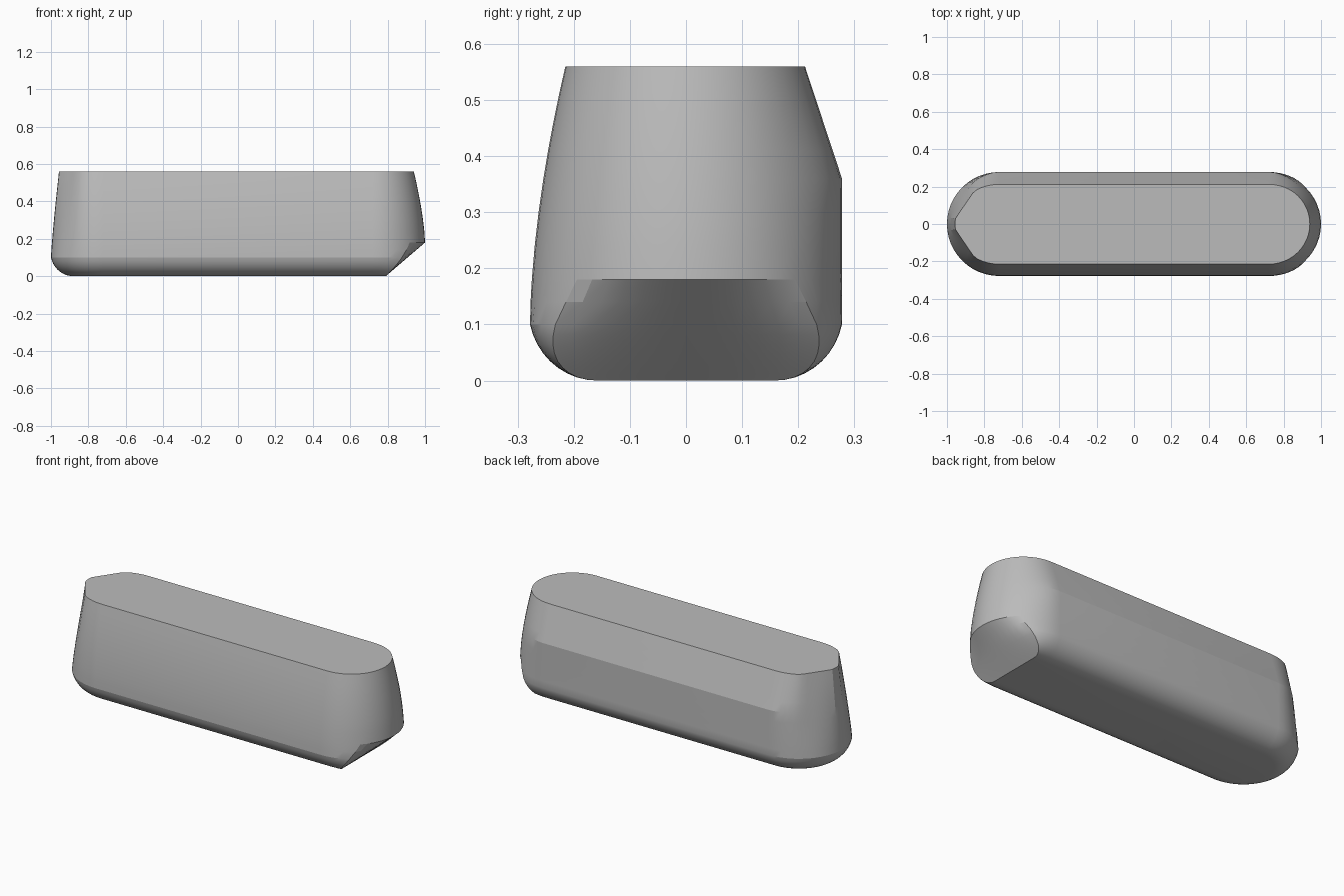
import bpy, bmesh
from math import sin, cos, pi, sqrt, radians

if "Cube" in bpy.data.objects:
    bpy.data.objects.remove(bpy.data.objects["Cube"], do_unlink=True)

grey = bpy.data.materials.new("plain grey")
grey.use_nodes = True
colour = (0.5, 0.5, 0.5, 1)
grey.diffuse_color = colour
grey.node_tree.nodes["Principled BSDF"].inputs["Base Color"].default_value = colour

TOP, FILLET, RIDGE, SHOULDER = 0.56, 0.10, 0.18, 0.36
CENTRE, WIDE, STEPS = 0.72, 0.278, 24


def bulge(z, start, full, end, power):
    """Wall offset that narrows gently from start height to the top."""
    t = max(0, (z - start) / (TOP - start))
    return full + (end - full) * t ** power


def ring(z, inset):
    """One closed horizontal section of the body."""
    front = bulge(z, FILLET, WIDE, 0.215, 1.7) - inset
    back = bulge(z, SHOULDER, WIDE, 0.212, 1) - inset
    left = bulge(z, RIDGE, 1.0, 0.94, 1.5) - CENTRE
    right = bulge(z, FILLET, 1.0, 0.957, 1.2) - inset - CENTRE
    undercut = max(0, 1 - z / RIDGE)
    left -= 0.21 * undercut
    point = max(0, (z - FILLET) / (TOP - FILLET))
    points = []
    for side in (1, -1):
        for i in range(STEPS + 1):
            a = -pi / 2 + pi * i / STEPS
            c, s = max(0, cos(a)), sin(a) * side
            if side == 1:
                # undercut end squares off towards the bottom
                bc = min(1, c * sqrt(2))
                bs = max(-1, min(1, s * sqrt(2)))
                c += (bc - c) * undercut
                s += (bs - s) * undercut
            else:
                # opposite end becomes pointed towards the top
                r = min(1, 0.915 / (0.85 * c + 0.527 * abs(s)))
                k = 1 + (r - 1) * point
                c, s = c * k, s * k
            half = front + (back - front) * s ** 4 if s > 0 else front
            reach = left if side == 1 else right
            points.append((side * (CENTRE + reach * c), half * s, z))
    return points


# Heights with insets: rounded bottom edge, then the tapering wall
levels = []
for i in range(9):
    a = radians(90 - 80 * i / 8)
    levels.append((FILLET * (1 - sin(a - radians(10)) / sin(radians(80))), 0))
levels = []
first = radians(12)
for i in range(10):
    a = pi / 2 + (first - pi / 2) * i / 9
    z = FILLET * (1 - (sin(a) - sin(first)) / (1 - sin(first)))
    levels.append((z, 0.12 * (1 - cos(a) / cos(first))))
levels += [(z, 0) for z in (0.14, RIDGE, 0.24, 0.30, SHOULDER, 0.41, 0.46, 0.51, TOP)]

bm = bmesh.new()
rings = [[bm.verts.new(p) for p in ring(z, inset)] for z, inset in levels]
for low, high in zip(rings, rings[1:]):
    n = len(low)
    for i in range(n):
        j = (i + 1) % n
        bm.faces.new((low[i], low[j], high[j], high[i]))
bm.faces.new(rings[0])
bm.faces.new(rings[-1])
bmesh.ops.remove_doubles(bm, verts=bm.verts, dist=0.0002)
bmesh.ops.recalc_face_normals(bm, faces=bm.faces)
mesh = bpy.data.meshes.new("body")
bm.to_mesh(mesh)
bm.free()
mesh.materials.append(grey)
body = bpy.data.objects.new("body", mesh)
bpy.context.collection.objects.link(body)
bpy.context.view_layer.objects.active = body
body.select_set(True)
bpy.ops.object.shade_smooth_by_angle(angle=radians(16))
